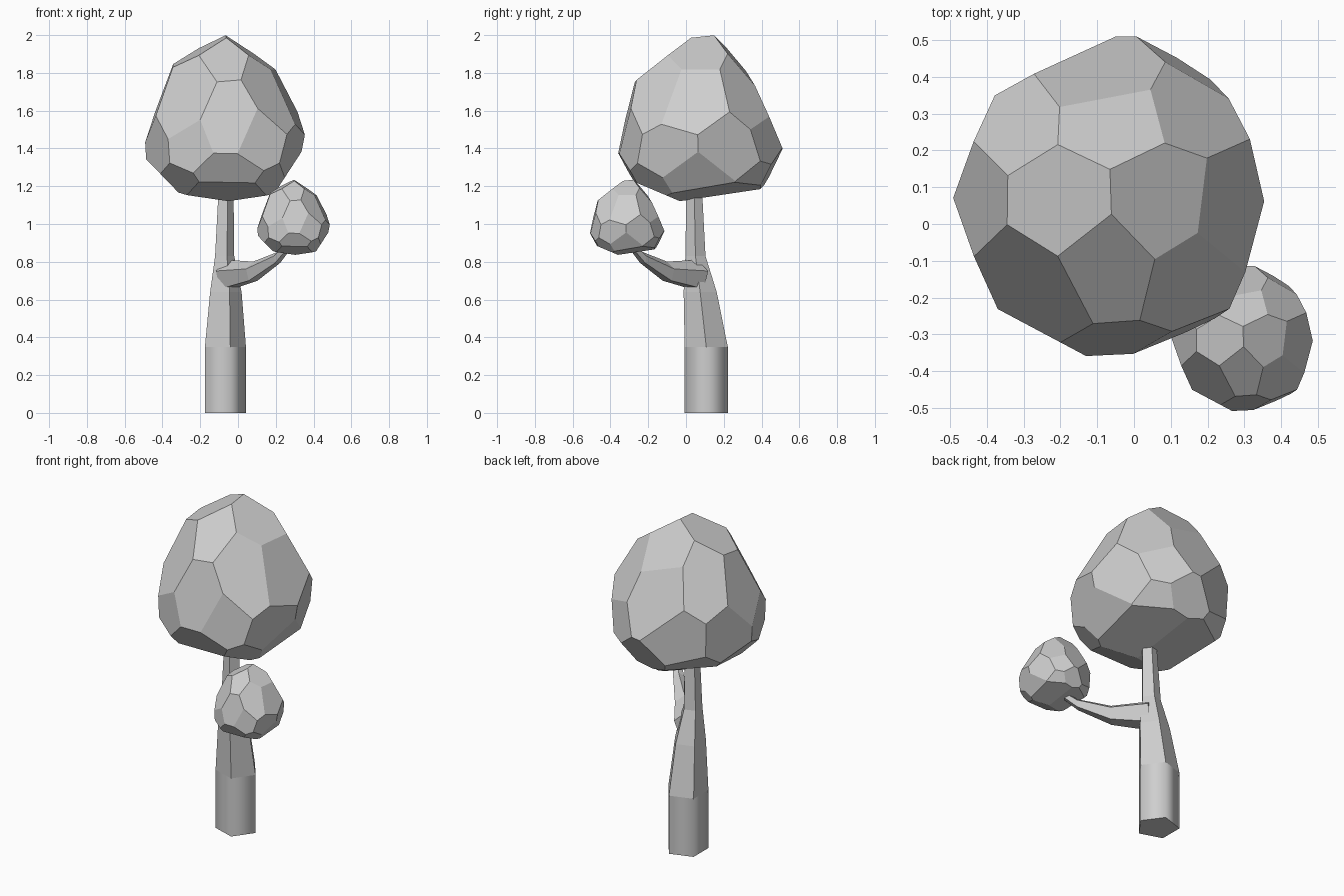
import bpy, bmesh
from math import radians, cos, sin, pi
from mathutils import Vector

cube = bpy.data.objects.get("Cube")
if cube:
    bpy.data.objects.remove(cube, do_unlink=True)

# One plain grey for the whole tree
grey = bpy.data.materials.new("plain_grey")
grey.use_nodes = True
COLOUR = (0.62, 0.62, 0.62, 1)
grey.diffuse_color = COLOUR
for node in grey.node_tree.nodes:
    if node.type == 'BSDF_PRINCIPLED':
        node.inputs["Base Color"].default_value = COLOUR


def finish(bm, name):
    """Turn a bmesh into a flat-shaded grey object."""
    bmesh.ops.recalc_face_normals(bm, faces=bm.faces[:])
    mesh = bpy.data.meshes.new(name)
    bm.to_mesh(mesh)
    bm.free()
    mesh.materials.append(grey)
    obj = bpy.data.objects.new(name, mesh)
    bpy.context.collection.objects.link(obj)
    return obj


def loft(name, rings, side, up):
    """Five-sided tube through (centre, radius) rings, spanned by two axes."""
    bm = bmesh.new()
    side, up = Vector(side).normalized(), Vector(up).normalized()
    loops = []
    for centre, radius in rings:
        loop = []
        for i in range(5):
            a = 2 * pi * i / 5
            offset = side * cos(a) + up * sin(a)
            loop.append(bm.verts.new(Vector(centre) + offset * radius))
        loops.append(loop)
    for low, high in zip(loops, loops[1:]):
        for i in range(5):
            j = (i + 1) % 5
            bm.faces.new((low[i], low[j], high[j], high[i]))
    bm.faces.new(loops[0][::-1])
    bm.faces.new(loops[-1])
    return finish(bm, name)


# Facets of the foliage: azimuth, elevation (degrees), distance (thousandths)
FACETS = [
    # crown top
    (-7, 55, 365), (193, 61, 382), (86, 40, 349), (-92, 52, 370),
    # upper slopes
    (50, 27, 350), (-7, 26, 345), (-40, 30, 348), (-87, 13, 375),
    (227, 26, 338), (182, 20, 356), (138, 28, 355), (93, 24, 338),
    # widest band
    (-18, -11, 413), (-66, 3, 404), (242, 0, 407), (20, -10, 403),
    (58, 6, 396), (117, -3, 390), (157, -3, 394), (202, -3, 396),
    # underside bevels
    (85, -29, 460), (0, -33, 432), (-88, -30, 457), (180, -44, 443),
    (222, -42, 465), (-42, -42, 475), (50, -38, 469), (130, -38, 458),
    # bottom
    (143, -76, 398), (37, -76, 405), (-90, -67, 435),
]


def foliage(name, centre, scale):
    """Carve a block into a faceted crown, one slice per facet."""
    bm = bmesh.new()
    bmesh.ops.create_cube(bm, size=2)
    for azimuth, elevation, distance in FACETS:
        a, e = radians(azimuth), radians(elevation)
        normal = Vector((cos(a) * cos(e), sin(a) * cos(e), sin(e)))
        bmesh.ops.bisect_plane(
            bm, geom=bm.verts[:] + bm.edges[:] + bm.faces[:],
            plane_co=normal * distance / 1000, plane_no=normal,
            clear_outer=True)
        bmesh.ops.holes_fill(bm, edges=bm.edges[:], sides=0)
    bmesh.ops.scale(bm, vec=(scale, scale, scale), verts=bm.verts[:])
    obj = finish(bm, name)
    obj.location = centre
    return obj


foliage("large_crown", (-0.07, 0.07, 1.55), 1)
foliage("small_crown", (0.294, -0.314, 1.031), 0.453)

# Trunk: smooth straight base, then a flat-shaded leaning taper
X, Y = (1, 0, 0), (0, 1, 0)
base = loft("trunk_base", [((-0.078, 0.107, 0), 0.12),
                           ((-0.078, 0.107, 0.35), 0.12)], X, Y)
loft("upper_trunk", [((-0.078, 0.107, 0.35), 0.12),
                     ((-0.073, 0.075, 0.64), 0.092),
                     ((-0.076, 0.05, 0.83), 0.056),
                     ((-0.067, 0.043, 1.2), 0.043)], X, Y)

# Side branch reaching the small crown
loft("side_branch", [((-0.06, 0.06, 0.725), 0.085),
                     ((0.08, -0.1, 0.745), 0.056),
                     ((0.21, -0.23, 0.82), 0.032),
                     ((0.28, -0.3, 0.9), 0.022)], (0, 0, 1), (1, 1, 0))

bpy.ops.object.select_all(action='DESELECT')
base.select_set(True)
bpy.context.view_layer.objects.active = base
bpy.ops.object.shade_smooth_by_angle(angle=radians(80))
